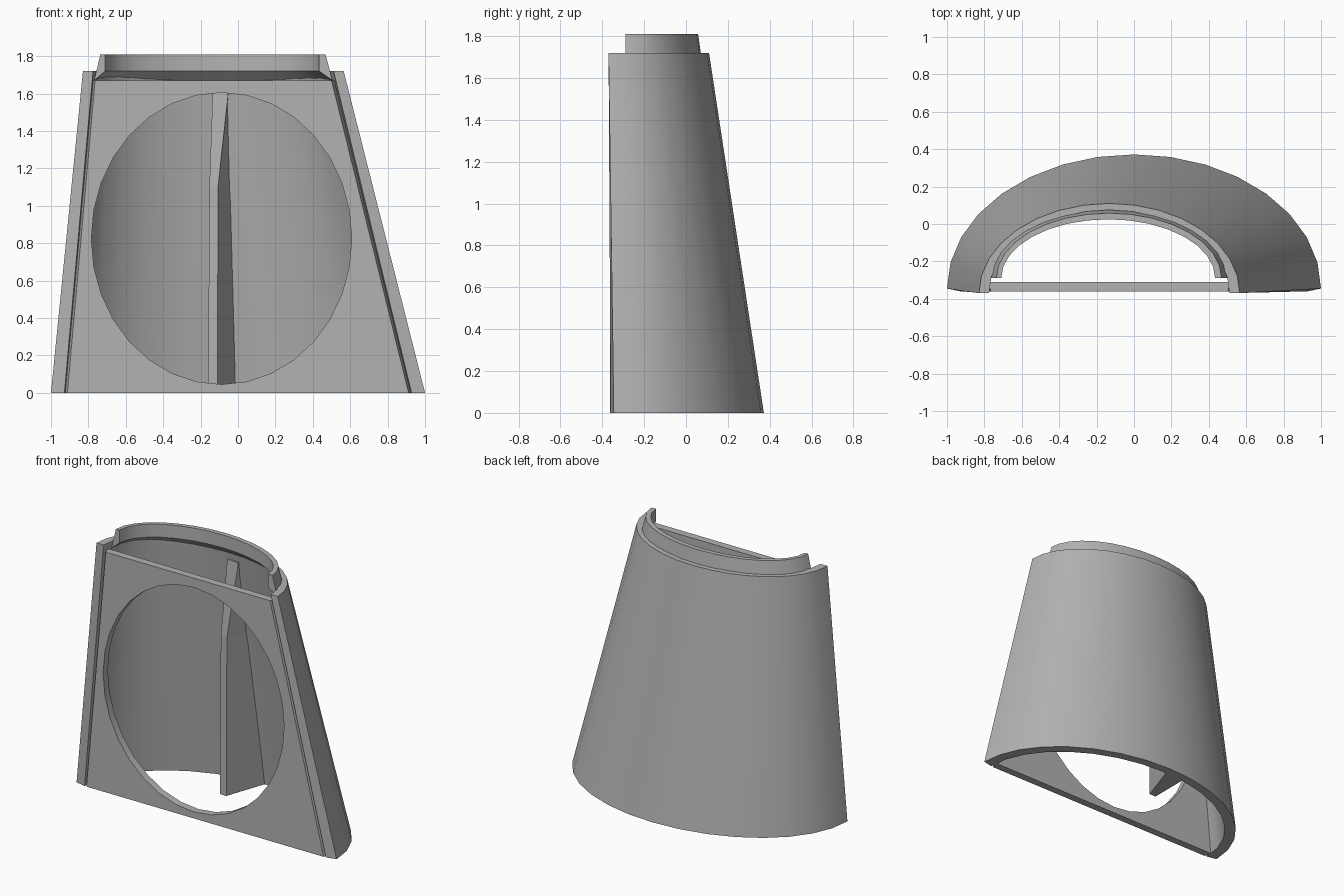
import bpy, bmesh, math

cube = bpy.data.objects.get("Cube")
if cube:
    bpy.data.objects.remove(cube, do_unlink=True)

grey = bpy.data.materials.new("plain_grey")
grey.use_nodes = True
colour = (0.45, 0.45, 0.45, 1)
grey.diffuse_color = colour
grey.node_tree.nodes["Principled BSDF"].inputs["Base Color"].default_value = colour


def loft(name, rings, closed=False):
    """Join matching point loops; cap the ends, or close the loft on itself."""
    bm = bmesh.new()
    loops = [[bm.verts.new(p) for p in ring] for ring in rings]
    n = len(loops[0])
    last = len(loops) if closed else len(loops) - 1
    steps = n - 1 if closed else n
    for i in range(last):
        a, b = loops[i], loops[(i + 1) % len(loops)]
        for j in range(steps):
            k = (j + 1) % n
            bm.faces.new((a[j], a[k], b[k], b[j]))
    if closed:
        bm.faces.new([ring[0] for ring in loops])
        bm.faces.new([ring[-1] for ring in loops])
    else:
        bm.faces.new(loops[0])
        bm.faces.new(loops[-1])
    bmesh.ops.recalc_face_normals(bm, faces=bm.faces)
    mesh = bpy.data.meshes.new(name)
    bm.to_mesh(mesh)
    bm.free()
    mesh.materials.append(grey)
    obj = bpy.data.objects.new(name, mesh)
    bpy.context.collection.objects.link(obj)
    return obj


def arc(cx, rx, y0, apex, z, steps=16):
    """Half ellipse bulging to the back."""
    return [(cx - rx * math.cos(math.pi * i / steps),
             y0 + (apex - y0) * math.sin(math.pi * i / steps), z)
            for i in range(steps + 1)]


def smooth(obj):
    bpy.ops.object.select_all(action="DESELECT")
    obj.select_set(True)
    bpy.context.view_layer.objects.active = obj
    bpy.ops.object.shade_smooth_by_angle(angle=math.radians(30))


# Tapered half shell, open at top and bottom
shell = loft("shell", [
    arc(0, 1.0, -0.345, 0.372, 0),
    arc(-0.132, 0.697, -0.37, 0.11, 1.72),
    arc(-0.132, 0.643, -0.37, 0.075, 1.72),
    arc(0, 0.928, -0.36, 0.312, 0),
], closed=True)
smooth(shell)

# Raised lip with a chamfered underside
lip = loft("top_lip", [
    arc(-0.132, 0.637, -0.29, 0.078, 1.67),
    arc(-0.134, 0.602, -0.29, 0.058, 1.81),
    arc(-0.138, 0.572, -0.29, 0.025, 1.81),
    arc(-0.138, 0.572, -0.29, 0.025, 1.72),
], closed=True)
smooth(lip)


# Front plate, slightly narrower at its face so a groove shows beside the shell
def trapezoid(y, inset):
    return [(-0.93 + inset, y, 0), (0.93 - inset, y, 0),
            (0.518 - inset, y, 1.67), (-0.782 + inset, y, 1.67)]


plate = loft("front_plate", [trapezoid(-0.362, 0.018), trapezoid(-0.31, 0)])


# Oval opening through the plate
def oval(y, sides=32):
    return [(-0.088 + 0.696 * math.cos(math.tau * i / sides), y,
             0.825 + 0.78 * math.sin(math.tau * i / sides)) for i in range(sides)]


cutter = loft("opening_cutter", [oval(-0.45), oval(-0.25)])
cutter.hide_render = True
cut = plate.modifiers.new("opening", "BOOLEAN")
cut.object = cutter
cut.operation = "DIFFERENCE"
cut.solver = "EXACT"
bpy.ops.object.select_all(action="DESELECT")
bpy.context.view_layer.objects.active = plate
plate.select_set(True)
bpy.ops.object.modifier_apply(modifier=cut.name)
bpy.data.objects.remove(cutter, do_unlink=True)
smooth(plate)


# Wedge rib standing against the inside of the back wall
def rib_section(z, left, right, front, back_right, back):
    return [(left, front, z), (right, front, z), (back_right, back, z), (left, back, z)]


loft("inner_rib", [
    rib_section(0, -0.16, -0.11, 0.03, -0.005, 0.335),
    rib_section(1.1, -0.153, -0.107, 0.03, -0.035, 0.18),
    rib_section(1.62, -0.135, -0.05, 0.075, -0.048, 0.105),
])
